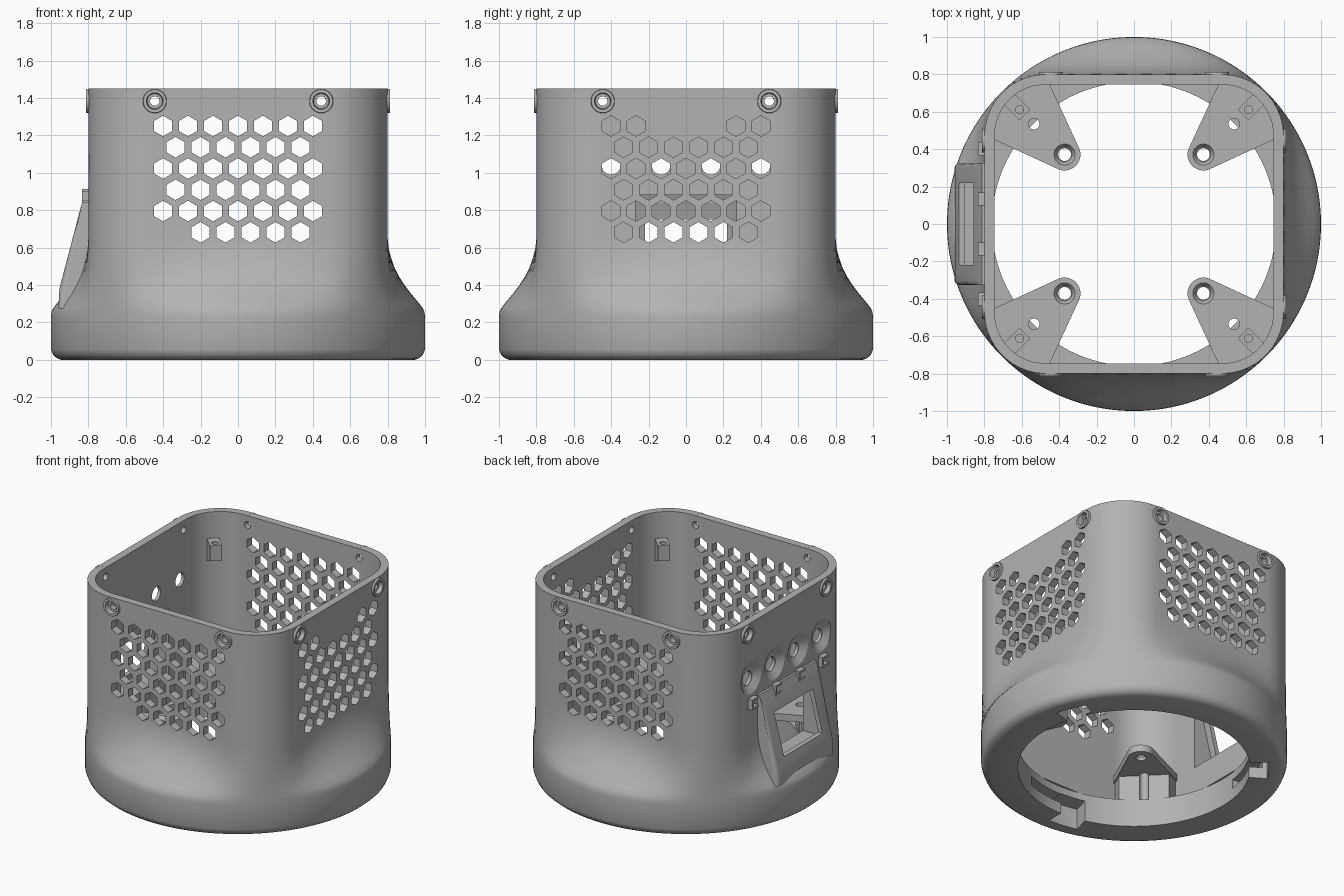
import bpy, bmesh
from math import pi, sin, cos, radians, sqrt
from mathutils import Matrix

cube = bpy.data.objects.get("Cube")
if cube:
    bpy.data.objects.remove(cube, do_unlink=True)

grey = bpy.data.materials.new("matte_grey")
grey.use_nodes = True
grey.diffuse_color = (0.45, 0.45, 0.45, 1)
grey.node_tree.nodes["Principled BSDF"].inputs["Base Color"].default_value = (0.45, 0.45, 0.45, 1)

XZ = Matrix(((1, 0, 0, 0), (0, 0, 1, 0), (0, 1, 0, 0), (0, 0, 0, 1)))


def to_object(bm, name):
    bmesh.ops.recalc_face_normals(bm, faces=bm.faces)
    mesh = bpy.data.meshes.new(name)
    bm.to_mesh(mesh)
    bm.free()
    obj = bpy.data.objects.new(name, mesh)
    bpy.context.collection.objects.link(obj)
    return obj


def select(obj):
    bpy.ops.object.select_all(action='DESELECT')
    obj.select_set(True)
    bpy.context.view_layer.objects.active = obj


def boolean(obj, bm, operation):
    tool = to_object(bm, "helper")
    tool.hide_render = True
    select(obj)
    mod = obj.modifiers.new("boolean", 'BOOLEAN')
    mod.operation, mod.solver, mod.object = operation, 'EXACT', tool
    bpy.ops.object.modifier_apply(modifier=mod.name)
    bpy.data.objects.remove(tool, do_unlink=True)


def finish(obj):
    obj.data.materials.clear()
    obj.data.materials.append(grey)
    for face in obj.data.polygons:
        face.material_index = 0
    select(obj)
    bpy.ops.object.shade_smooth_by_angle(angle=radians(30))


def prism(bm, points, low, high, matrix=Matrix()):
    rings = [[bm.verts.new(matrix @ Matrix.Translation((u, v, w)).translation)
              for u, v in points] for w in (low, high)]
    n = len(points)
    for ring in rings:
        bm.faces.new(ring)
    for i in range(n):
        j = (i + 1) % n
        bm.faces.new((rings[0][i], rings[0][j], rings[1][j], rings[1][i]))


def plug(bm, side, t, z, start, end, r1, r2, segments=32):
    # Round or hexagonal plug pointing out of one of the four walls
    matrix = (Matrix.Rotation(side * pi / 2, 4, 'Z')
              @ Matrix.Translation((t, -(start + end) / 2, z))
              @ Matrix.Rotation(pi / 2, 4, 'X'))
    bmesh.ops.create_cone(bm, cap_ends=True, segments=segments, radius1=r1,
                          radius2=r2, depth=end - start, matrix=matrix)


def drill(bm, x, low, high, r1, r2):
    bmesh.ops.create_cone(bm, cap_ends=True, segments=24, radius1=r1, radius2=r2,
                          depth=high - low, matrix=Matrix.Translation((x, 0, (low + high) / 2)))


def sector(r1, r2, a1, a2):
    angles = [radians(a1 + (a2 - a1) * i / 8) for i in range(9)]
    return ([(r1 * cos(a), r1 * sin(a)) for a in angles]
            + [(r2 * cos(a), r2 * sin(a)) for a in reversed(angles)])


def square_radius(a, half, r):
    # Polar radius of a rounded square
    x, y = sorted((abs(cos(a)), abs(sin(a))), reverse=True)
    c = half - r
    if half * y / x <= c:
        return half / x
    b = c * (x + y)
    return b + sqrt(b * b - 2 * c * c + r * r)


# Shell: round foot lofted into a rounded-square tube
STEPS = 144
outer = [(0.0, 1, 0.945), (0.008, 1, 0.968), (0.025, 1, 0.988), (0.055, 1, 1), (0.23, 1, 1),
         (0.255, 0.985, 1), (0.275, 0.945, 1), (0.31, 0.81, 1), (0.35, 0.64, 1), (0.4, 0.45, 1),
         (0.45, 0.29, 1), (0.5, 0.17, 1), (0.55, 0.085, 1), (0.6, 0.025, 1), (0.65, 0, 1), (1.45, 0, 1)]
bm = bmesh.new()
angles = [2 * pi * (i + 0.5) / STEPS for i in range(STEPS)]


def ring(radius, z):
    return [bm.verts.new((radius(a) * cos(a), radius(a) * sin(a), z)) for a in angles]


rings = [ring(lambda a: s * (t + (1 - t) * square_radius(a, 0.8, 0.33)), z) for z, t, s in outer]
rings += [ring(lambda a: square_radius(a, 0.745, 0.27), z) for z in (1.45, 0.2)]
rings += [ring(lambda a: 0.76, z) for z in (0.2, 0)]
for k, low in enumerate(rings):
    high = rings[(k + 1) % len(rings)]
    for i in range(STEPS):
        j = (i + 1) % STEPS
        bm.faces.new((low[i], low[j], high[j], high[i]))
shell = to_object(bm, "housing_shell")

# Screw bosses and sloped display bezel
bm = bmesh.new()
for side in range(4):
    for t in (-0.445, 0.445):
        plug(bm, side, t, 1.383, 0.77, 0.814, 0.068, 0.062)
prism(bm, [(-0.78, 0.91), (-0.812, 0.9), (-0.837, 0.83), (-0.955, 0.38), (-0.96, 0.275), (-0.78, 0.275)],
      -0.325, 0.325, XZ)
edges = [e for e in bm.edges if all(v.co.x < -0.82 and abs(v.co.y) > 0.32 for v in e.verts)
         and abs(e.verts[0].co.y - e.verts[1].co.y) < 0.01 and len(e.link_faces) == 2
         and min(len(f.verts) for f in e.link_faces) == 4
         and max(len(f.verts) for f in e.link_faces) == 6]
bmesh.ops.bevel(bm, geom=edges, offset=0.025, segments=3, profile=0.5, affect='EDGES')
boolean(shell, bm, 'UNION')

# Wide cuts: hexagon vents, counterbores, button dishes, display pocket, lock entries
bm = bmesh.new()
for side in range(3):
    for row in range(6):
        count = 7 - row % 2
        for i in range(count):
            t = (i - (count - 1) / 2) * 0.1335
            if (side == 1 and row == 0 and abs(t) < 0.2) or (side == 0 and row == 5 and i == 0):
                continue
            plug(bm, side, t, 1.25 - row * 0.1137, 0.7, 0.9, 0.055, 0.055, 6)
for side in range(4):
    for t in (-0.445, 0.445):
        plug(bm, side, t, 1.383, 0.785, 0.85, 0.04, 0.05)
buttons = [(i - 1.5) * 0.267 for i in range(4)]
for t in buttons:
    plug(bm, 3, t, 1.05, 0.768, 0.81, 0.065, 0.13)
prism(bm, [(-0.7, 0.88), (-0.785, 0.88), (-0.808, 0.82), (-0.915, 0.4), (-0.7, 0.4)], -0.27, 0.27, XZ)
for start in (-105, 15, 135):
    prism(bm, sector(0.72, 0.88, start, start + 14), -0.1, 0.15)
boolean(shell, bm, 'DIFFERENCE')

# Through cuts: screw and button holes, display window, lock tracks
bm = bmesh.new()
for side in range(4):
    for t in (-0.445, 0.445):
        plug(bm, side, t, 1.383, 0.7, 0.9, 0.025, 0.025)
for t in buttons:
    plug(bm, 3, t, 1.04, 0.7, 0.9, 0.05, 0.05)
prism(bm, [(-1.1, 0.45), (-0.72, 0.45), (-0.72, 0.75), (-1.1, 0.75)], -0.22, 0.22, XZ)
for start in (-105, 15, 135):
    prism(bm, sector(0.71, 0.85, start + 1, start + 37), 0.08, 0.145)
boolean(shell, bm, 'DIFFERENCE')
finish(shell)

# Embossed marks under the buttons
bm = bmesh.new()
for t in buttons:
    for dy, dz, w, h in ((0, 0.03, 0.07, 0.016), (0, -0.03, 0.07, 0.016), (0.027, 0, 0.016, 0.06)):
        bmesh.ops.create_cube(bm, size=1, matrix=Matrix.Translation((-0.815, t + dy, 0.875 + dz))
                              @ Matrix.Diagonal((0.04, w, h, 1)))
finish(to_object(bm, "button_marks"))

# Corner mounting tabs and upper lugs, one set per corner
back = [(0.85, -0.21), (0.96, -0.08), (0.96, 0.08), (0.85, 0.21)]
tip = [(0.525 + 0.085 * cos(radians(a)), 0.085 * sin(radians(a))) for a in range(111, 250, 6)]
for k in range(4):
    turn = Matrix.Rotation(pi / 4 + k * pi / 2, 4, 'Z')
    bm = bmesh.new()
    prism(bm, back + tip, 0.38, 0.43)
    tab = to_object(bm, f"mounting_tab_{k + 1}")
    bm = bmesh.new()
    prism(bm, [(0.757, -0.165), (0.845, -0.198), (0.95, -0.07), (0.95, 0.07), (0.845, 0.198), (0.757, 0.165)],
          0.19, 0.39)
    boolean(tab, bm, 'UNION')
    bm = bmesh.new()
    drill(bm, 0.525, 0.405, 0.45, 0.04, 0.07)
    drill(bm, 0.757, 0.1, 0.5, 0.03, 0.03)
    boolean(tab, bm, 'DIFFERENCE')
    bm = bmesh.new()
    drill(bm, 0.525, 0.3, 0.5, 0.034, 0.034)
    boolean(tab, bm, 'DIFFERENCE')

    bm = bmesh.new()
    prism(bm, [(0.825, 1.26), (0.825, 1.15), (0.955, 1.09), (0.955, 1.26)], -0.04, 0.04, XZ)
    lug = to_object(bm, f"corner_lug_{k + 1}")
    bm = bmesh.new()
    drill(bm, 0.865, 1, 1.4, 0.022, 0.022)
    boolean(lug, bm, 'DIFFERENCE')
    for obj in (tab, lug):
        obj.data.transform(turn)
        finish(obj)
